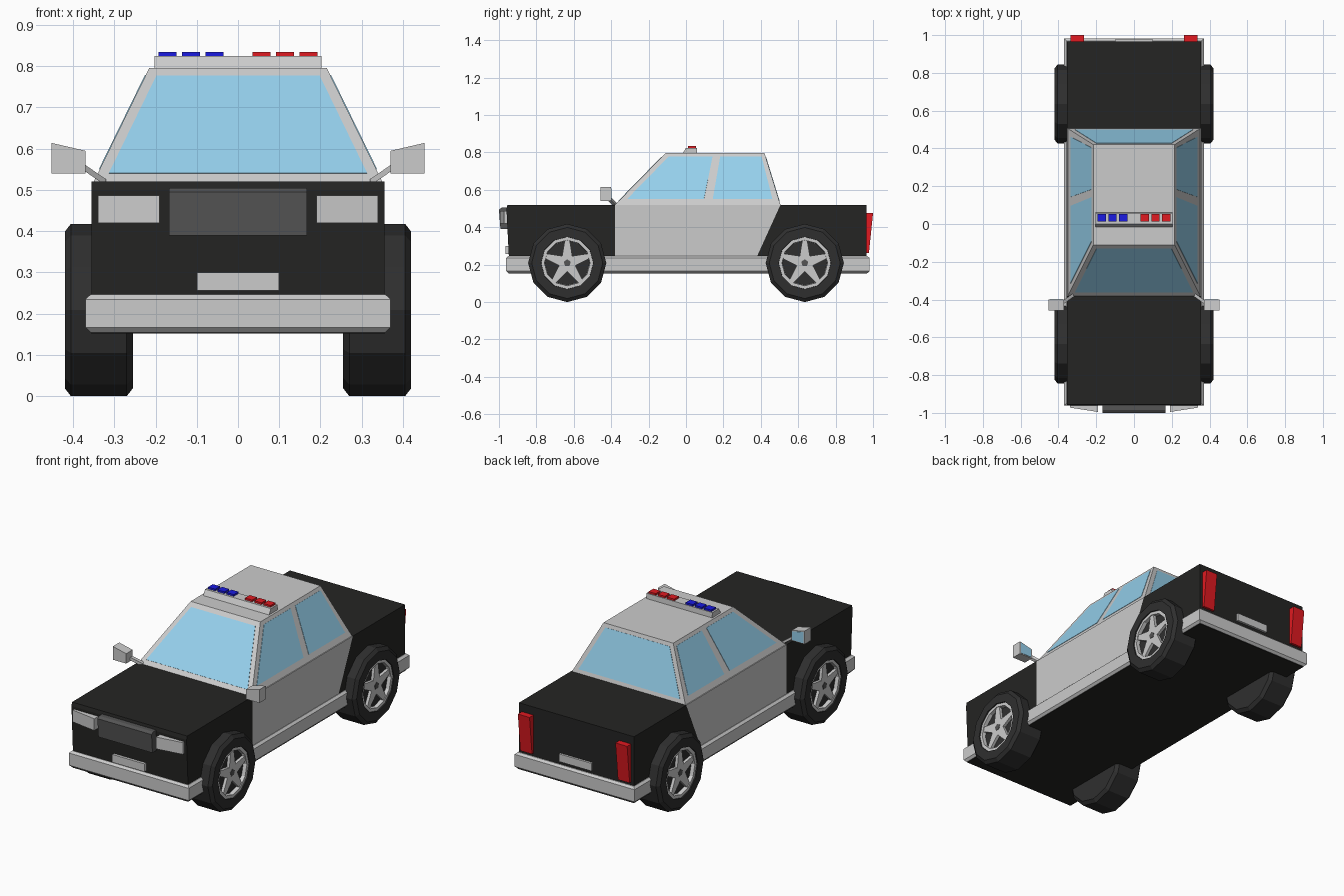
import bpy, bmesh
from math import sin, cos, pi
from mathutils import Vector

if "Cube" in bpy.data.objects:
    bpy.data.objects.remove(bpy.data.objects["Cube"])


def material(name, rgb):
    m = bpy.data.materials.new(name)
    m.diffuse_color = (*rgb, 1)
    m.use_nodes = True
    m.node_tree.nodes["Principled BSDF"].inputs["Base Color"].default_value = m.diffuse_color
    return m


BLACK = material("black_paint", (0.018, 0.018, 0.017))
RUBBER = material("rubber", (0.028, 0.028, 0.028))
DARK = material("dark_grey", (0.09, 0.09, 0.09))
GLASS = material("glass", (0.30, 0.63, 0.84))
RED = material("red", (0.75, 0.01, 0.015))
BLUE = material("blue", (0.01, 0.01, 0.75))


def loft(name, rings, mat=None):
    """Skin matching closed rings of points and cap both ends."""
    bm = bmesh.new()
    vs = [[bm.verts.new(p) for p in ring] for ring in rings]
    n = len(vs[0])
    for a, b in zip(vs, vs[1:]):
        for i in range(n):
            j = (i + 1) % n
            bm.faces.new((a[i], a[j], b[j], b[i]))
    bm.faces.new(vs[0])
    bm.faces.new(vs[-1])
    bmesh.ops.recalc_face_normals(bm, faces=bm.faces)
    me = bpy.data.meshes.new(name)
    bm.to_mesh(me)
    bm.free()
    ob = bpy.data.objects.new(name, me)
    bpy.context.collection.objects.link(ob)
    if mat:
        me.materials.append(mat)
    return ob


def side_prism(name, profile, x0, x1, mat=None):
    """Extrude a (y, z) profile along x."""
    return loft(name, [[(x, y, z) for y, z in profile] for x in (x0, x1)], mat)


def rect(x0, x1, y0, y1, z):
    return [(x0, y0, z), (x1, y0, z), (x1, y1, z), (x0, y1, z)]


def box(name, x0, x1, y0, y1, z0, z1, mat=None):
    return loft(name, [rect(x0, x1, y0, y1, z) for z in (z0, z1)], mat)


def pane(name, corners, mat=GLASS):
    """Thin flat panel straddling the surface it lies on."""
    c = [Vector(p) for p in corners]
    n = (c[1] - c[0]).cross(c[2] - c[0]).normalized() * 0.002
    return loft(name, [[p - n for p in c], [p + n for p in c]], mat)


# Lower body: black nose, grey doors, black tail
W = 0.355
side_prism("front_body", [(-0.945, 0.2), (-0.96, 0.5), (-0.955, 0.52), (-0.38, 0.52), (-0.38, 0.2)], -W, W, BLACK)
side_prism("door_section", [(-0.38, 0.2), (-0.38, 0.52), (0.505, 0.52), (0.38, 0.245), (0.38, 0.2)], -W, W)
side_prism("rear_body", [(0.38, 0.2), (0.38, 0.245), (0.505, 0.52), (0.965, 0.52), (0.965, 0.2)], -W, W, BLACK)

# Bumper band around the car, and the floor
loft("bumper_band", [rect(-x, x, y0, y1, z) for x, y0, y1, z in (
    (0.358, -0.95, 0.97, 0.155), (0.37, -0.962, 0.982, 0.167),
    (0.37, -0.962, 0.982, 0.235), (0.358, -0.95, 0.97, 0.246))])
box("floor", -0.357, 0.357, -0.949, 0.969, 0.152, 0.19, BLACK)

# Cabin
loft("cabin", [rect(-0.35, 0.35, -0.38, 0.505, 0.52), rect(-0.215, 0.215, -0.11, 0.42, 0.796)])


def on_side(s, y, z):
    return (s * (0.35 - 0.135 * (z - 0.52) / 0.276), y, z)


def on_end(x, z, y_low, y_high):
    return (x, y_low + (y_high - y_low) * (z - 0.52) / 0.276, z)


# Windows
ends = [(-0.313, 0.54), (0.313, 0.54), (0.198, 0.776), (-0.198, 0.776)]
pane("windshield", [on_end(x, z, -0.38, -0.11) for x, z in ends])
pane("rear_window", [on_end(x, z, 0.505, 0.42) for x, z in ends])
for s in (-1, 1):
    pane("front_side_window", [on_side(s, y, z) for y, z in (
        (-0.315, 0.55), (0.096, 0.55), (0.142, 0.778), (-0.092, 0.778))])
    pane("rear_side_window", [on_side(s, y, z) for y, z in (
        (0.143, 0.55), (0.462, 0.55), (0.404, 0.778), (0.183, 0.778))])

# Roof light bar
side_prism("light_bar", [(-0.02, 0.79), (0.0, 0.825), (0.058, 0.825), (0.06, 0.79)], -0.203, 0.203)
for s, mat in ((-1, BLUE), (1, RED)):
    for i in range(3):
        x = s * (0.057 + 0.057 * i)
        box("roof_light", x - 0.022, x + 0.022, 0.012, 0.054, 0.82, 0.835, mat)

# Grille and plates
side_prism("grille", [(-0.94, 0.39), (-0.992, 0.39), (-1.0, 0.495), (-0.985, 0.505), (-0.94, 0.505)],
           -0.167, 0.167, DARK)
box("front_plate", -0.1, 0.1, -0.965, -0.93, 0.256, 0.3)
box("rear_plate", -0.1, 0.1, 0.95, 0.977, 0.265, 0.308)

for s in (-1, 1):
    # Lamps
    lamp = [(0.19, -0.94), (0.34, -0.94), (0.34, -0.972), (0.19, -0.995)]
    loft("headlight", [[(s * x, y, z) for x, y in lamp] for z in (0.42, 0.486)])
    side_prism("tail_light", [(0.95, 0.262), (0.978, 0.262), (1.0, 0.475), (0.95, 0.475)],
               s * 0.265, s * 0.337, RED)

    # Door mirrors
    shell = [(0.37, 0.54), (0.452, 0.54), (0.452, 0.614), (0.37, 0.595)]
    loft("mirror", [[(s * x, y, z) for x, z in shell] for y in (-0.457, -0.4)])
    pane("mirror_glass", [(s * (0.411 + (x - 0.411) * 0.85), -0.4, 0.572 + (z - 0.572) * 0.85)
                          for x, z in shell])
    loft("mirror_arm", [[(s * x, y, z - 0.008), (s * x, y + 0.02, z - 0.008),
                         (s * x, y + 0.02, z + 0.008), (s * x, y, z + 0.008)]
                        for x, y, z in ((0.32, -0.385, 0.518), (0.375, -0.425, 0.556))])


def ring(x, r, y, z, n=12):
    return [(x, y + r * sin(2 * pi * i / n), z + r * cos(2 * pi * i / n)) for i in range(n)]


# Wheels: twelve-sided tyre, recessed rim, five-spoke star
R = 0.209
for s in (-1, 1):
    for y in (-0.635, 0.635):
        loft("tyre", [ring(s * x, r, y, R) for x, r in (
            (0.255, 0.19), (0.27, R), (0.405, R), (0.42, 0.19), (0.42, 0.14), (0.385, 0.135))], RUBBER)
        loft("rim", [ring(s * x, r, y, R) for x, r in (
            (0.38, 0.138), (0.414, 0.14), (0.414, 0.122), (0.392, 0.12))])
        loft("rim_back", [ring(s * x, 0.119, y, R) for x in (0.385, 0.394)], RUBBER)
        star = []
        for k in range(5):
            a = 2 * pi * k / 5
            star += [(a - 0.1, 0.126), (a + 0.1, 0.126), (a + pi / 5, 0.046)]
        loft("spokes", [[(s * x, y + r * sin(a), R + r * cos(a)) for a, r in star]
                        for x in (0.39, 0.41)])
        loft("hub", [ring(s * x, 0.02, y, R, 5) for x in (0.4, 0.412)], DARK)
